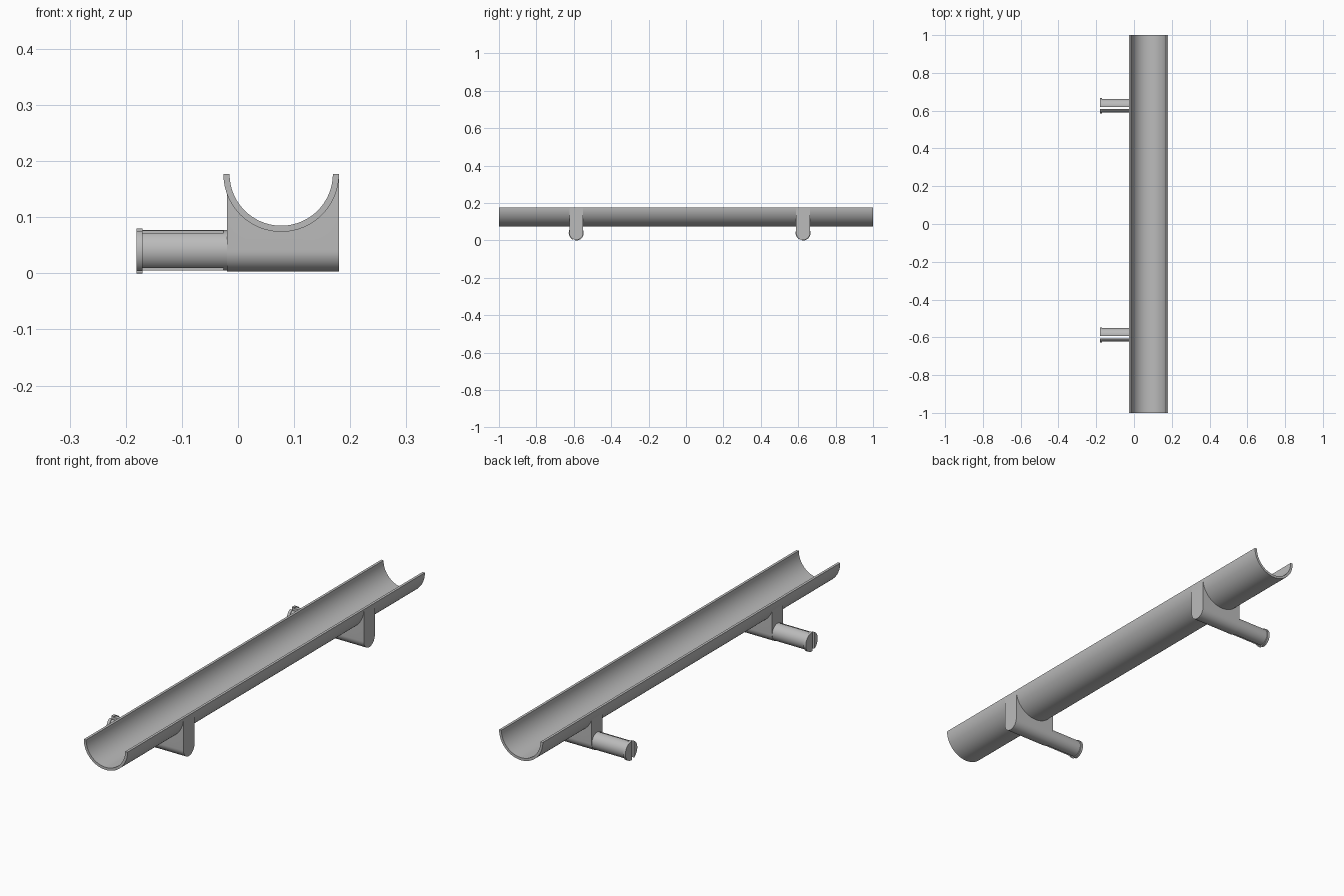
import bpy, math
from mathutils import Vector

if "Cube" in bpy.data.objects:
    bpy.data.objects.remove(bpy.data.objects["Cube"])

steel = bpy.data.materials.new("grey_metal")
steel.diffuse_color = (0.5, 0.5, 0.5, 1)
steel.use_nodes = True
steel.node_tree.nodes["Principled BSDF"].inputs["Base Color"].default_value = steel.diffuse_color


def prism(name, profile, lo, hi, axis):
    """Extrude a closed 2D profile: (x, z) along y, or (y, z) along x."""
    def place(p, d):
        return (d, p[0], p[1]) if axis == 'x' else (p[0], d, p[1])
    n = len(profile)
    verts = [place(p, lo) for p in profile] + [place(p, hi) for p in profile]
    faces = [list(range(n))[::-1], list(range(n, 2 * n))]
    faces += [[i, (i + 1) % n, n + (i + 1) % n, n + i] for i in range(n)]
    if axis == 'y':
        faces = [f[::-1] for f in faces]
    me = bpy.data.meshes.new(name)
    me.from_pydata(verts, [], faces)
    me.materials.append(steel)
    ob = bpy.data.objects.new(name, me)
    bpy.context.collection.objects.link(ob)
    return ob


def smooth(ob):
    bpy.ops.object.select_all(action='DESELECT')
    ob.select_set(True)
    bpy.context.view_layer.objects.active = ob
    bpy.ops.object.shade_smooth_by_angle(angle=math.radians(30))


def arc(cx, cz, r, a0, a1, n):
    return [(cx + r * math.cos(a0 + (a1 - a0) * i / n),
             cz + r * math.sin(a0 + (a1 - a0) * i / n)) for i in range(n + 1)]


CX, CZ = 0.077, 0.177      # trough axis
PI = math.pi

# Half-pipe trough
trough = prism("trough", arc(CX, CZ, 0.103, PI, 2 * PI, 48)
               + arc(CX, CZ, 0.092, 2 * PI, PI, 48), -1, 1, 'y')
smooth(trough)

# Helper that hollows the brackets to seat the trough
cutter = prism("bracket_cutter", arc(CX, CZ, 0.1, 0, 2 * PI, 96)[:-1], -0.9, 0.9, 'y')
cutter.hide_render = True
cutter.hide_viewport = True

SLOT = (-0.018, -0.006)    # slot edges relative to the pin axis


def split_pin(name, y, z, r, x0, x1):
    """Round bar cut lengthwise by an off-centre vertical slot."""
    a = math.acos(SLOT[0] / r)
    b = math.acos(SLOT[1] / r)
    smooth(prism(name + "_near_half", arc(y, z, r, a, 2 * PI - a, 24), x0, x1, 'x'))
    smooth(prism(name + "_far_half", arc(y, z, r, -b, b, 28), x0, x1, 'x'))


for label, y in (("front", -0.587), ("back", 0.626)):
    # Bracket with rounded bottom
    profile = arc(y, 0.04, 0.037, PI, 2 * PI, 24) + [(y + 0.037, CZ), (y - 0.037, CZ)]
    bracket = prism(label + "_bracket", profile, -0.02, 0.18, 'x')
    mod = bracket.modifiers.new("seat", 'BOOLEAN')
    mod.operation = 'DIFFERENCE'
    mod.solver = 'EXACT'
    mod.object = cutter
    bpy.context.view_layer.objects.active = bracket
    bpy.ops.object.modifier_apply(modifier="seat")
    smooth(bracket)

    # Solid pin root, slotted shaft and slotted end lip
    smooth(prism(label + "_pin_root", arc(y, 0.041, 0.036, 0, 2 * PI, 40)[:-1], -0.026, -0.015, 'x'))
    split_pin(label + "_pin", y, 0.041, 0.036, -0.172, -0.026)
    split_pin(label + "_pin_lip", y, 0.04, 0.04, -0.181, -0.17)
